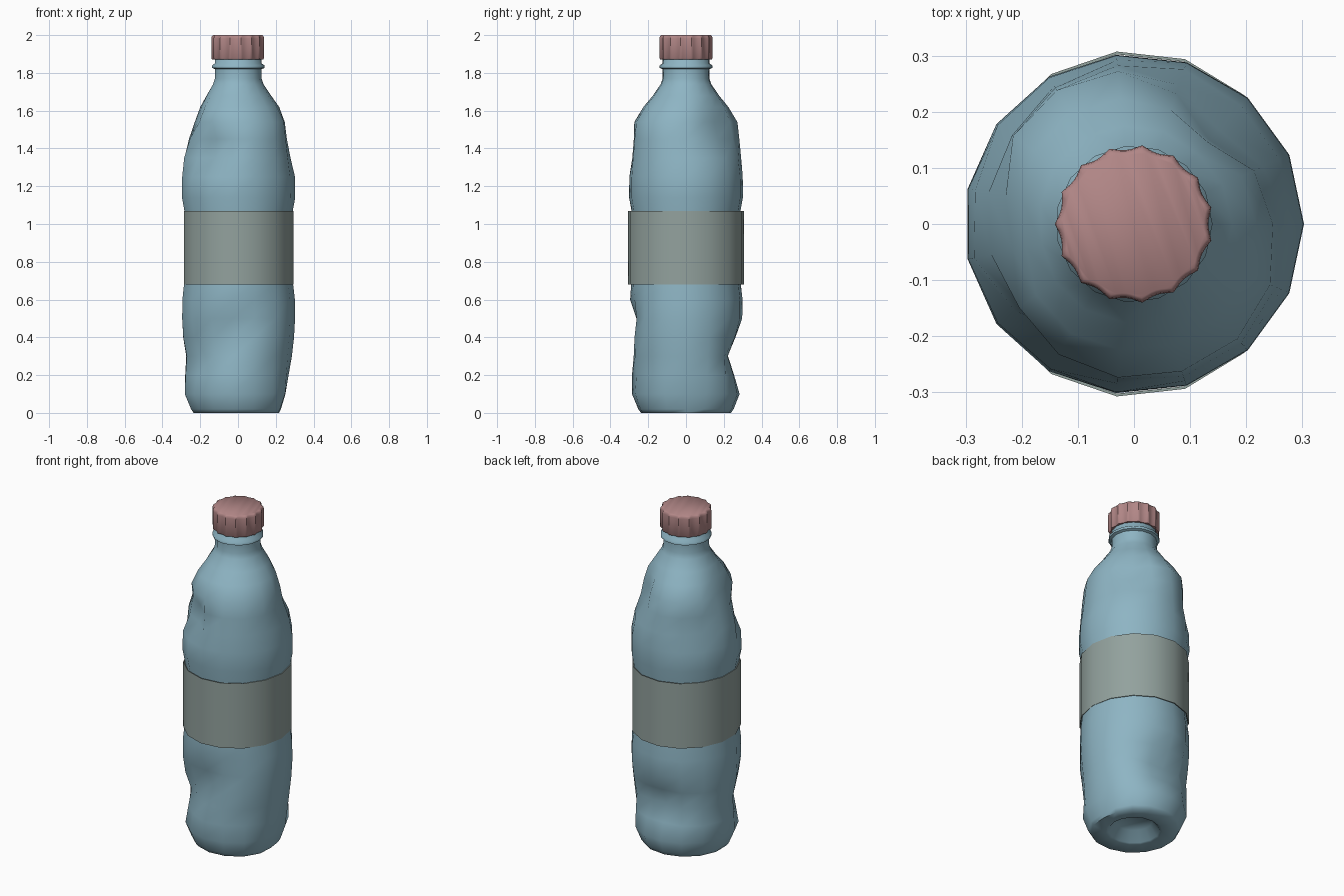
import bpy, bmesh
from math import sin, cos, pi, radians, exp

if "Cube" in bpy.data.objects:
    bpy.data.objects.remove(bpy.data.objects["Cube"])

SIDES = 15

def material(name, rgb):
    m = bpy.data.materials.new(name)
    m.diffuse_color = (*rgb, 1)
    m.use_nodes = True
    m.node_tree.nodes["Principled BSDF"].inputs["Base Color"].default_value = m.diffuse_color
    return m

def lathe(name, profile, sides, radius, mat, cap_start=False, cap_end=False, closed=False, angle=40):
    """Loft rings through (r, z) pairs; radius(r, z, a) reshapes each ring into (x, y)."""
    bm = bmesh.new()
    rings = []
    for r, z in profile:
        ring = []
        for i in range(sides):
            a = 2 * pi * i / sides
            x, y = radius(r, z, a)
            ring.append(bm.verts.new((x, y, z)))
        rings.append(ring)
    pairs = list(zip(rings, rings[1:]))
    if closed:
        pairs.append((rings[-1], rings[0]))
    for lo, hi in pairs:
        for i in range(sides):
            j = (i + 1) % sides
            bm.faces.new((lo[i], lo[j], hi[j], hi[i]))
    if cap_start:
        bm.faces.new(rings[0][::-1])
    if cap_end:
        bm.faces.new(rings[-1])
    me = bpy.data.meshes.new(name)
    bm.to_mesh(me)
    bm.free()
    ob = bpy.data.objects.new(name, me)
    bpy.context.collection.objects.link(ob)
    me.materials.append(mat)
    bpy.ops.object.select_all(action='DESELECT')
    ob.select_set(True)
    bpy.context.view_layer.objects.active = ob
    bpy.ops.object.shade_smooth_by_angle(angle=radians(angle))
    return ob

# Crushed dents: direction (deg), height, angular width, height width, depth
DENTS = [
    (234, 1.40, 21, 0.085, 0.090),
    (48, 1.51, 26, 0.11, 0.080),
    (185, 1.54, 30, 0.10, 0.058),
    (0, 1.53, 25, 0.08, 0.026),
    (0, 1.40, 24, 0.07, 0.026),
    (140, 1.38, 20, 0.08, 0.030),
    (90, 0.30, 32, 0.11, 0.080),
    (228, 0.28, 22, 0.10, 0.050),
    (258, 0.43, 22, 0.09, 0.070),
    (290, 0.54, 18, 0.07, 0.030),
    (300, 0.20, 20, 0.10, 0.020),
    (5, 0.10, 30, 0.14, 0.038),
    (180, 0.27, 18, 0.07, 0.018),
]

def dented(r, z, a):
    rr = r
    if r > 0.16 and z < 1.72:
        for d, h, wa, wz, depth in DENTS:
            da = (a * 180 / pi - d + 180) % 360 - 180
            rr -= depth * exp(-(da / wa) ** 2 - ((z - h) / wz) ** 2)
    return rr * cos(a), rr * sin(a)

def fluted(r, z, a):
    # Sharp ridges with scooped hollows between them
    rr = r * (1 - 0.06 * abs(sin(7.5 * (a - radians(12)))))
    return rr * cos(a), rr * sin(a)

def band(r, z, a):
    return 0.95 * r * cos(a), r * sin(a)

blue = material("bottle_blue", (0.27, 0.46, 0.55))
green = material("label_green", (0.29, 0.36, 0.34))
red = material("cap_red", (0.44, 0.24, 0.24))

# Bottle body, from the hollow in the base up to the neck
lathe("bottle_body", [
    (0.10, 0.06), (0.14, 0.004), (0.155, 0.0), (0.24, 0.0), (0.254, 0.02), (0.288, 0.10),
    (0.290, 0.20), (0.290, 0.30), (0.297, 0.40), (0.302, 0.50), (0.301, 0.60), (0.292, 0.68),
    (0.287, 0.80), (0.287, 0.95), (0.290, 1.07), (0.303, 1.14), (0.302, 1.25), (0.294, 1.35),
    (0.286, 1.45), (0.276, 1.54), (0.226, 1.62), (0.176, 1.68), (0.135, 1.74), (0.125, 1.77),
    (0.125, 1.82), (0.140, 1.826), (0.140, 1.840), (0.125, 1.850), (0.122, 1.93),
], SIDES, dented, blue, cap_start=True, cap_end=True, angle=60)

# Wrap-around label with a thin wall
lathe("label", [(0.309, 0.68), (0.309, 1.07), (0.304, 1.07), (0.304, 0.68)],
      SIDES, band, green, closed=True)

# Screw cap with ridged grip and rounded top edge
lathe("screw_cap", [(0.137, 1.872), (0.141, 1.877), (0.141, 1.982), (0.139, 1.993), (0.132, 2.0)],
      SIDES * 6, fluted, red, cap_start=True, cap_end=True, angle=50)
